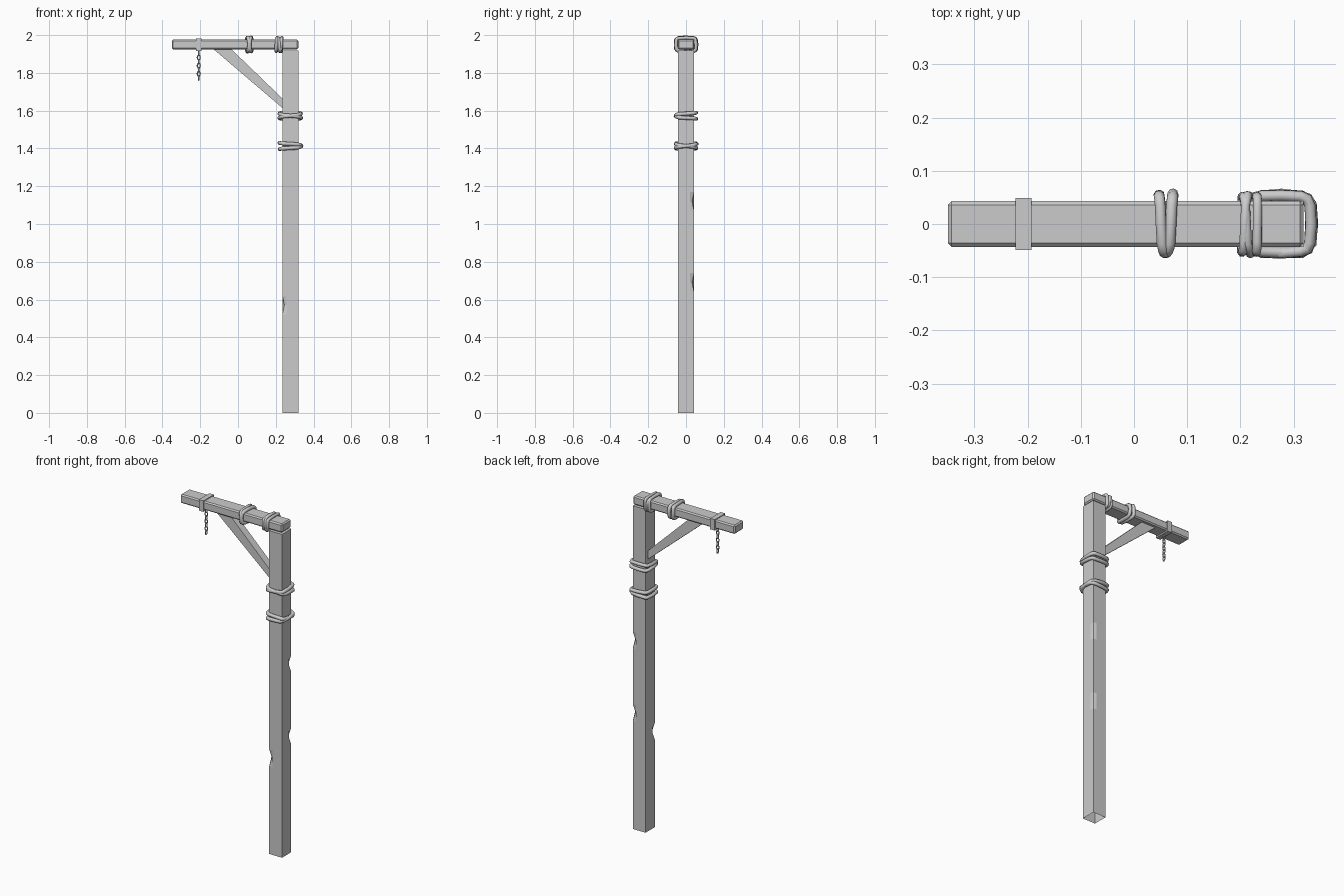
import bpy, bmesh, math, random
from mathutils import Vector, Matrix

random.seed(4)
cube = bpy.data.objects.get("Cube")
if cube:
    bpy.data.objects.remove(cube)

grey = bpy.data.materials.new("plain grey")
grey.use_nodes = True
GREY = (0.6, 0.6, 0.6, 1)
grey.diffuse_color = GREY
grey.node_tree.nodes["Principled BSDF"].inputs["Base Color"].default_value = GREY


def finish(name, bm, smooth=False):
    mesh = bpy.data.meshes.new(name)
    bmesh.ops.recalc_face_normals(bm, faces=bm.faces)
    bm.to_mesh(mesh)
    bm.free()
    mesh.materials.append(grey)
    obj = bpy.data.objects.new(name, mesh)
    bpy.context.collection.objects.link(obj)
    return obj


def box(lo, hi, bevel=0):
    bm = bmesh.new()
    lo, hi = Vector(lo), Vector(hi)
    size = hi - lo
    bmesh.ops.create_cube(bm, size=1, matrix=Matrix.Translation((lo + hi) / 2) @ Matrix.Diagonal((*size, 1)))
    if bevel:
        bmesh.ops.bevel(bm, geom=bm.edges[:], offset=bevel, segments=1, affect='EDGES')
    return bm


def cut(bm, axis, value):
    co, no = Vector((0, 0, 0)), Vector((0, 0, 0))
    co[axis], no[axis] = value, 1
    bmesh.ops.bisect_plane(bm, geom=bm.verts[:] + bm.edges[:] + bm.faces[:], plane_co=co, plane_no=no)


def tube(name, points, radius):
    curve = bpy.data.curves.new(name, 'CURVE')
    curve.dimensions = '3D'
    curve.bevel_depth = radius
    curve.bevel_resolution = 2
    spline = curve.splines.new('POLY')
    spline.points.add(len(points) - 1)
    for p, co in zip(spline.points, points):
        p.co = (*co, 1)
    spline.use_cyclic_u = True
    curve.materials.append(grey)
    obj = bpy.data.objects.new(name, curve)
    bpy.context.collection.objects.link(obj)
    bpy.ops.object.select_all(action='DESELECT')
    obj.select_set(True)
    bpy.context.view_layer.objects.active = obj
    bpy.ops.object.convert(target='MESH')
    bpy.ops.object.shade_smooth_by_angle(angle=math.radians(50))


def rope(name, centre, u, v, axis, half_u, half_v, turns, spread, phase, radius=0.0105):
    # one closed strand, wound several turns and crossing over itself
    u, v, axis = Vector(u), Vector(v), Vector(axis)
    steps = 16
    points = []
    for i in range(steps * turns):
        t = 2 * math.pi * i / steps
        c, s = math.cos(t), math.sin(t)
        a = math.copysign(abs(c) ** 0.45, c) * half_u
        b = math.copysign(abs(s) ** 0.45, s) * half_v
        swell = 1 + random.uniform(0, 0.07)
        shift = spread * math.cos((t - phase) / turns)
        points.append(Vector(centre) + u * a * swell + v * b * swell + axis * shift)
    tube(name, points, radius)


# Post, open underneath, with worn nicks on two corners
X0, X1, W = 0.235, 0.319, 0.043
bm = box((X0, -W, 0), (X1, W, 1.918))
nicks = [(X1, W, 1.12), (X1, W, 0.69), (X0, -W, 0.57)]
inset = 0.022
for value in (X0 + inset, X1 - inset):
    cut(bm, 0, value)
for value in (inset - W, W - inset):
    cut(bm, 1, value)
for _, _, z in nicks:
    for dz in (-0.05, 0, 0.05):
        cut(bm, 2, z + dz)
middle = (X0 + X1) / 2
for x, y, z in nicks:
    for vert in bm.verts:
        if (vert.co - Vector((x, y, z))).length < 0.001:
            vert.co.x += math.copysign(0.011, middle - x)
            vert.co.y -= math.copysign(0.011, y)
base = [f for f in bm.faces if all(v.co.z < 0.001 for v in f.verts)]
bmesh.ops.delete(bm, geom=base, context='FACES')
finish("post", bm)

# Cross beam with chamfered ends
finish("cross_beam", box((-0.35, -W, 1.925), (0.319, W, 1.977), 0.007))

# Diagonal brace, a slanted profile with thickness
bm = bmesh.new()
profile = [(-0.135, 1.93), (-0.04, 1.93), (0.24, 1.66), (0.24, 1.61)]
face = bm.faces.new([bm.verts.new((x, -0.022, z)) for x, z in profile])
new = bmesh.ops.extrude_face_region(bm, geom=[face])["geom"]
bmesh.ops.translate(bm, vec=(0, 0.044, 0), verts=[g for g in new if isinstance(g, bmesh.types.BMVert)])
finish("brace", bm)

# Rope lashings on the post
X, Y, Z = (1, 0, 0), (0, 1, 0), (0, 0, 1)
for name, z, phase in (("upper_post_rope", 1.573, math.pi / 2), ("lower_post_rope", 1.413, math.pi)):
    rope(name, (middle, 0, z), X, Y, Z, 0.055, 0.053, 2, 0.016, phase)

# Rope lashings on the beam
rope("middle_beam_rope", (0.06, 0, 1.95), Y, Z, X, 0.053, 0.035, 2, 0.013, 0)
rope("corner_beam_rope", (0.217, 0, 1.95), Y, Z, X, 0.052, 0.035, 3, 0.015, 1.2, 0.009)

# Strap around the beam
finish("strap", box((-0.223, -0.049, 1.917), (-0.193, 0.049, 1.982)))

# Hanging chain of alternating oval links
links, pitch = 7, 0.0215
for i in range(links):
    z = 1.903 - i * pitch
    side = Vector(X if i % 2 else Y)
    ring = []
    for k in range(12):
        t = 2 * math.pi * k / 12
        ring.append(Vector((-0.208, 0, z)) + side * 0.008 * math.cos(t) + Vector(Z) * 0.0135 * math.sin(t))
    tube(f"chain_link_{i + 1}", ring, 0.003)
